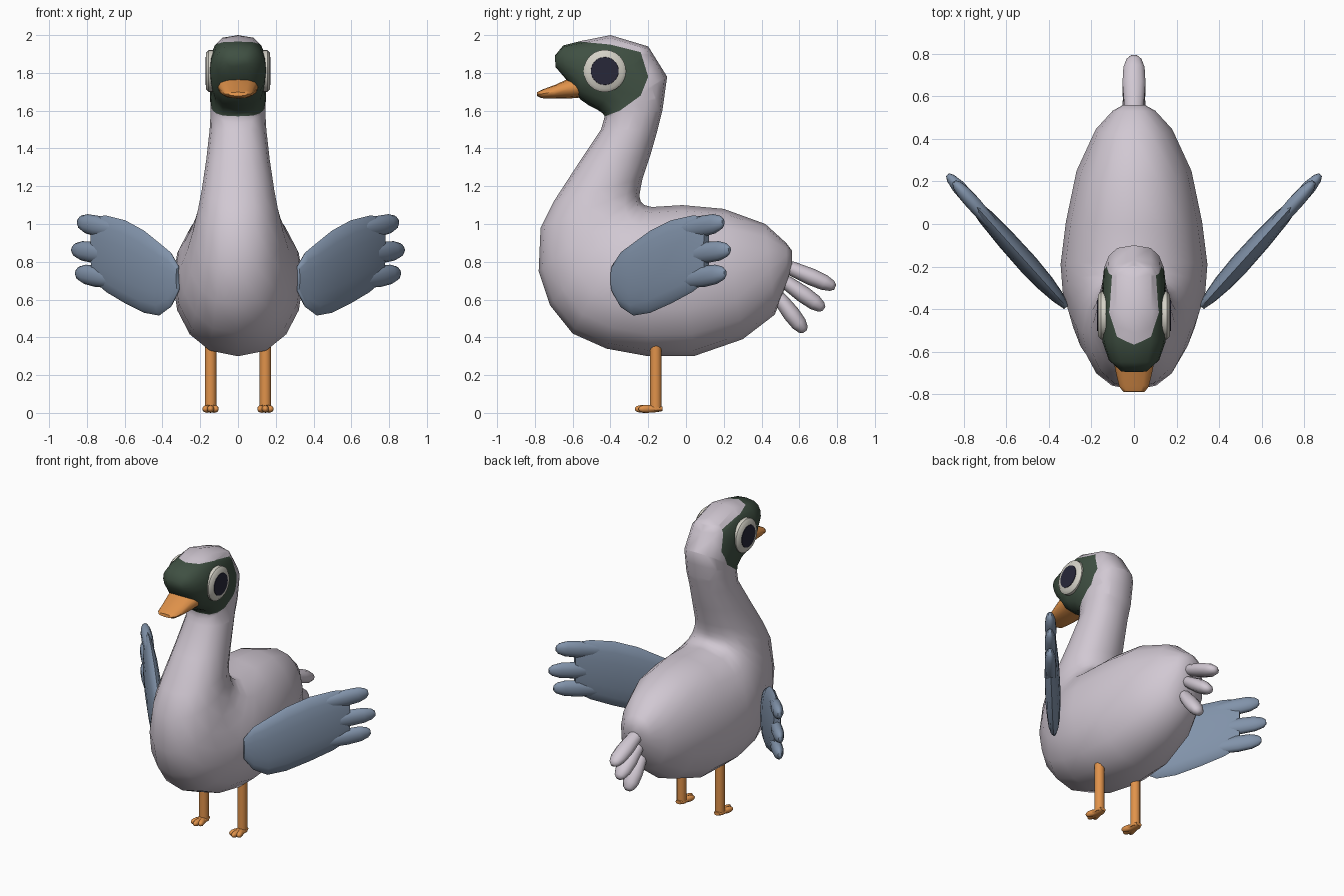
import bpy
import bmesh
import math
from mathutils import Matrix, Vector

if "Cube" in bpy.data.objects:
    bpy.data.objects.remove(bpy.data.objects["Cube"], do_unlink=True)


def material(name, red, green, blue):
    mat = bpy.data.materials.new(name)
    mat.use_nodes = True
    color = (red, green, blue, 1)
    mat.diffuse_color = color
    shader = mat.node_tree.nodes["Principled BSDF"]
    shader.inputs["Base Color"].default_value = color
    shader.inputs["Roughness"].default_value = .8
    return mat


plumage = material("pale plumage", .64, .58, .65)
mask_green = material("dark green", .05, .08, .055)
orange = material("orange", .75, .29, .07)
wing_blue = material("slate blue", .22, .29, .40)
eye_white = material("eye white", .66, .64, .57)
pupil_dark = material("pupil", .02, .02, .04)


def loft(bm, rings, sides=16):
    """Skin oval rings, each (low y, low z, high y, high z, half width, boxiness)."""
    loops = []
    for low_y, low_z, high_y, high_z, half_width, power in rings:
        low, high = Vector((0, low_y, low_z)), Vector((0, high_y, high_z))
        middle, reach = (low + high) / 2, (high - low) / 2
        loop = []
        for i in range(sides):
            angle = math.tau * i / sides
            s = math.sin(angle)
            x = math.copysign(abs(s) ** power, s) * half_width
            loop.append(bm.verts.new(middle + reach * math.cos(angle) + Vector((x, 0, 0))))
        loops.append(loop)
    for a, b in zip(loops, loops[1:]):
        for i in range(sides):
            j = (i + 1) % sides
            bm.faces.new((a[i], a[j], b[j], b[i]))
    bm.faces.new(loops[0])
    bm.faces.new(loops[-1])
    return [v for loop in loops for v in loop]


FEATHER = ((0, .6), (.2, .85), (.55, 1), (.8, .92), (.94, .65), (1, .3))
STRAIGHT = ((0, 1), (1, 1))


def pod(bm, start, end, radius, half_width, profile=FEATHER, sides=10):
    """Rounded finger running between two points of the side plane."""
    a, b = Vector(start), Vector(end)
    along = (b - a).normalized()
    across = Vector((-along.y, along.x))
    rings = []
    for t, scale in profile:
        center = a.lerp(b, t)
        low, high = center - across * radius * scale, center + across * radius * scale
        rings.append((*low, *high, half_width * scale, 1))
    return loft(bm, rings, sides)


def finish(name, bm, mats, mirror=False):
    bmesh.ops.recalc_face_normals(bm, faces=bm.faces)
    mesh = bpy.data.meshes.new(name)
    bm.to_mesh(mesh)
    bm.free()
    for mat in mats:
        mesh.materials.append(mat)
    mesh.shade_smooth()
    mesh.set_sharp_from_angle(angle=math.radians(55))
    obj = bpy.data.objects.new(name, mesh)
    bpy.context.collection.objects.link(obj)
    if mirror:
        obj.modifiers.new("mirror", "MIRROR")
    return obj


# Body, neck and head as one skin, from rump to forehead
body_rings = [
    (.56, .77, .56, .86, .05),
    (.535, .69, .53, .90, .10),
    (.47, .52, .42, 1.0, .18),
    (.3, .39, .2, 1.08, .27),
    (.04, .3, -.02, 1.1, .32),
    (-.2, .3, -.18, 1.09, .345),
    (-.42, .34, -.22, 1.1, .335),
    (-.6, .42, -.24, 1.12, .305),
    (-.72, .57, -.245, 1.14, .27),
    (-.78, .75, -.245, 1.16, .24),
    (-.77, .98, -.24, 1.19, .21),
    (-.7, 1.12, -.23, 1.24, .192),
    (-.57, 1.32, -.19, 1.36, .168),
    (-.45, 1.5, -.15, 1.5, .15),
]
head_rings = [
    (-.43, 1.57, -.125, 1.6, .145),
    (-.44, 1.585, -.1, 1.78, .148),
    (-.47, 1.605, -.2, 1.94, .15),
    (-.51, 1.625, -.4, 2.0, .155),
    (-.56, 1.66, -.55, 1.97, .148),
    (-.63, 1.76, -.65, 1.945, .118),
    (-.69, 1.83, -.695, 1.89, .06),
]
bm = bmesh.new()
loft(bm, [r + (.87,) for r in body_rings] + [r + (.65,) for r in head_rings])

# Face mask: cut the head along a side outline and colour what lies inside
outline = [(-.43, 1.57), (-.35, 1.6), (-.24, 1.68), (-.2, 1.78),
           (-.24, 1.91), (-.4, 1.95), (-.56, 1.965)]
planes = []
for (y, z), (next_y, next_z) in zip(outline, outline[1:]):
    planes.append((Vector((0, y, z)), Vector((0, z - next_z, next_y - y)).normalized()))
for point, normal in planes:
    faces = [f for f in bm.faces if f.calc_center_median().z > 1.5]
    edges = {e for f in faces for e in f.edges}
    verts = {v for f in faces for v in f.verts}
    bmesh.ops.bisect_plane(bm, geom=[*verts, *edges, *faces], dist=.0005,
                           plane_co=point, plane_no=normal)
for face in bm.faces:
    center = face.calc_center_median()
    if all((center - point).dot(normal) > 0 for point, normal in planes):
        face.material_index = 1
finish("body", bm, [plumage, mask_green])

# Beak
bm = bmesh.new()
beak_rings = [
    (-.55, 1.67, -.55, 1.79, .11),
    (-.62, 1.664, -.61, 1.775, .102),
    (-.7, 1.664, -.69, 1.738, .086),
    (-.765, 1.666, -.76, 1.712, .07),
    (-.79, 1.678, -.788, 1.698, .05),
]
loft(bm, [r + (.75,) for r in beak_rings], 12)
finish("beak", bm, [orange])


def disc(bm, inner_x, outer_x, inner_radius, outer_radius):
    """Round plate on the side of the head, facing +x."""
    place = Matrix.Translation(((inner_x + outer_x) / 2, -.43, 1.81))
    bmesh.ops.create_cone(bm, cap_ends=True, segments=24, radius1=inner_radius,
                          radius2=outer_radius, depth=outer_x - inner_x,
                          matrix=place @ Matrix.Rotation(math.pi / 2, 4, "Y"))


# Eyes
bm = bmesh.new()
disc(bm, .1, .155, .112, .112)
disc(bm, .155, .17, .112, .095)
finish("eyes", bm, [eye_white], mirror=True)
bm = bmesh.new()
disc(bm, .166, .173, .075, .073)
finish("pupils", bm, [pupil_dark], mirror=True)

# Wings: a flat padded blade with three feather tips, swung outward
bm = bmesh.new()
blade = [
    (-.02, .64, .78, .015),
    (.04, .56, .85, .03),
    (.13, .515, .9, .042),
    (.25, .53, .965, .048),
    (.4, .58, 1.02, .046),
    (.55, .64, 1.045, .038),
    (.65, .7, 1.04, .022),
]
loft(bm, [(u, low, u, high, width, 1) for u, low, high, width in blade])
for start, end in (((.45, .96), (.77, 1.012)),
                   ((.45, .83), (.815, .865)),
                   ((.45, .7), (.785, .742))):
    pod(bm, start, end, .056, .036)
swing = Matrix.Translation((.33, -.375, 0)) @ Matrix.Rotation(math.radians(-42), 4, "Z")
bm.transform(swing)
finish("wings", bm, [wing_blue], mirror=True)

# Tail feathers fanned in the middle plane
bm = bmesh.new()
for start, end in (((.5, .79), (.79, .665)),
                   ((.49, .72), (.73, .55)),
                   ((.47, .64), (.63, .43))):
    pod(bm, start, end, .045, .057)
finish("tail_feathers", bm, [plumage])

# Legs and three-toed feet
bm = bmesh.new()
pod(bm, (-.16, .012), (-.16, .4), .031, .031, STRAIGHT, 12)
pod(bm, (-.125, .022), (-.24, .02), .02, .036)
for side in (-1, 0, 1):
    toe = pod(bm, (-.15, .021), (-.27 + .015 * abs(side), .021), .021, .02)
    turn = Matrix.Rotation(side * math.radians(18), 3, "Z")
    bmesh.ops.rotate(bm, verts=toe, cent=(0, -.15, 0), matrix=turn)
bm.transform(Matrix.Translation((.145, 0, 0)))
finish("legs", bm, [orange], mirror=True)
